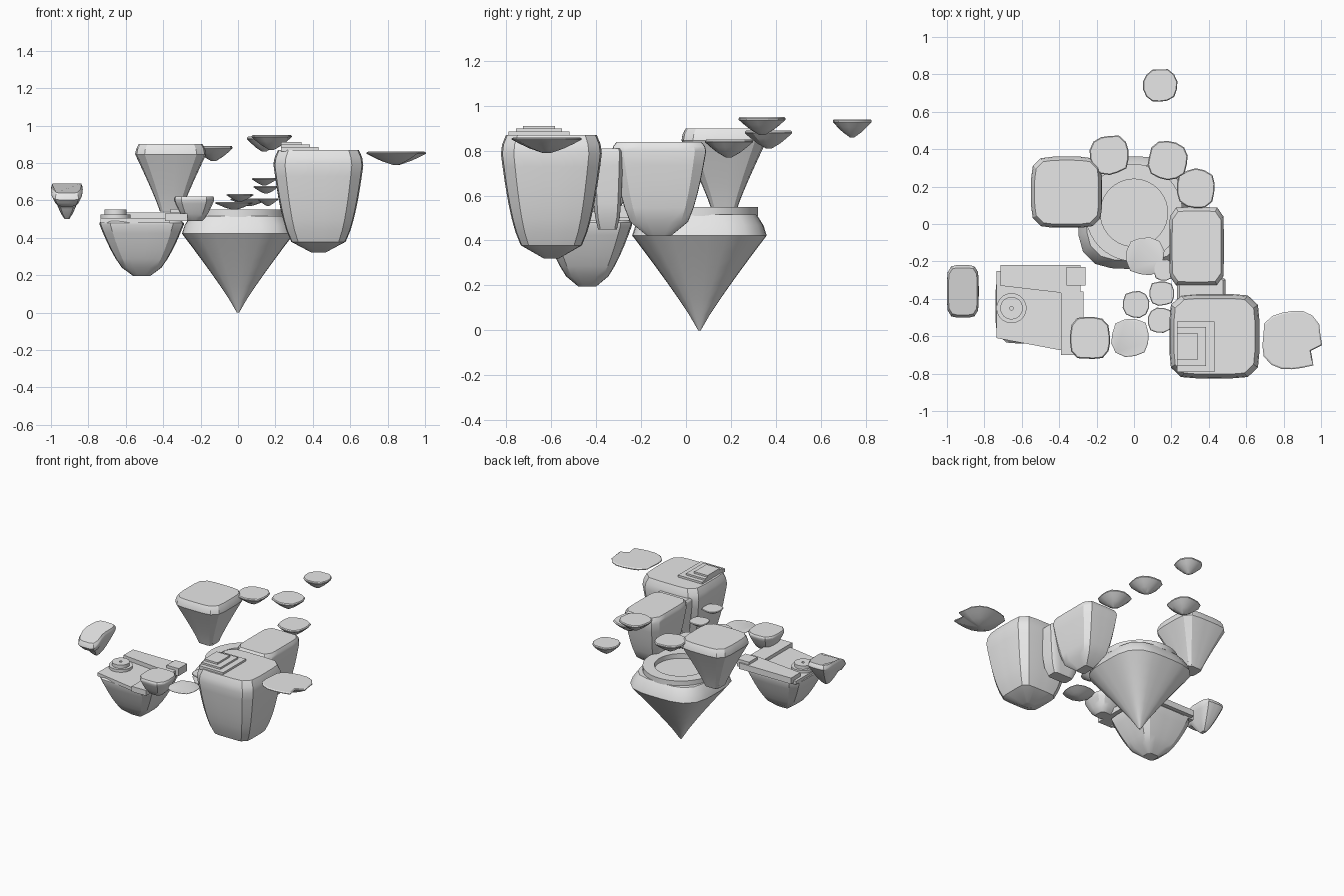
import bpy, bmesh, math, random
from math import cos, sin, tau
from mathutils import Vector

random.seed(4)
if "Cube" in bpy.data.objects:
    bpy.data.objects.remove(bpy.data.objects["Cube"])

stone = bpy.data.materials.new("pale grey stone")
stone.use_nodes = True
grey = (.8, .8, .8, 1)
stone.diffuse_color = grey
stone.node_tree.nodes["Principled BSDF"].inputs["Base Color"].default_value = grey


def finish(name, bm):
    """Turn the mesh into a stone object with crisp edges."""
    bmesh.ops.recalc_face_normals(bm, faces=bm.faces)
    mesh = bpy.data.meshes.new(name)
    bm.to_mesh(mesh)
    bm.free()
    mesh.materials.append(stone)
    part = bpy.data.objects.new(name, mesh)
    bpy.context.collection.objects.link(part)
    bpy.ops.object.select_all(action='DESELECT')
    part.select_set(True)
    bpy.context.view_layer.objects.active = part
    bpy.ops.object.shade_smooth_by_angle(angle=math.radians(30))
    return part


def bridge(bm, lower, upper):
    """Join two vertex loops with a band of quads."""
    count = len(lower)
    for i in range(count):
        j = (i + 1) % count
        bm.faces.new((lower[i], lower[j], upper[j], upper[i]))


def island(name, center, half, bottom, top, tip=.2, taper=1.0, shoulder=.85,
           rim=.9, power=5, sides=24, steps=6, rough=0.0):
    """Rounded-square rock: widens from tip to shoulder, then bevels to its rim."""
    bm = bmesh.new()
    wobble = [1 + random.uniform(-rough, rough) for _ in range(sides)]
    profile = [(shoulder * i / steps, tip + (1 - tip) * (i / steps) ** taper)
               for i in range(steps + 1)]
    profile += [((1 + shoulder) / 2, (1 + rim + .05) / 2), (1, rim)]
    loops = []
    for height, width in profile:
        loop = []
        for i in range(sides):
            angle = tau * (i + .5) / sides
            c, s = cos(angle), sin(angle)
            reach = width * wobble[i] / (abs(c) ** power + abs(s) ** power) ** (1 / power)
            loop.append(bm.verts.new((center[0] + half[0] * reach * c,
                                      center[1] + half[1] * reach * s,
                                      bottom + (top - bottom) * height)))
        loops.append(loop)
    for lower, upper in zip(loops, loops[1:]):
        bridge(bm, lower, upper)
    bm.faces.new(loops[0])
    bm.faces.new(loops[-1])
    return finish(name, bm)


def slab(name, center, size, bottom, top, skew=0.0):
    """Flat block whose front edge runs forward towards +x by skew."""
    bm = bmesh.new()
    bmesh.ops.create_cube(bm, size=1)
    for v in bm.verts:
        lean = skew * (v.co.x + .5) if v.co.y < 0 else 0
        v.co = (center[0] + size[0] * v.co.x,
                center[1] + size[1] * v.co.y - lean,
                top if v.co.z > 0 else bottom)
    return finish(name, bm)


def ring(name, center, inner, outer, bottom, top, sides=40):
    """Flat annular step."""
    bm = bmesh.new()
    loops = [[bm.verts.new((center[0] + radius * cos(tau * i / sides),
                            center[1] + radius * sin(tau * i / sides), z))
              for i in range(sides)]
             for radius, z in ((inner, bottom), (outer, bottom), (outer, top), (inner, top))]
    for k, loop in enumerate(loops):
        bridge(bm, loop, loops[(k + 1) % len(loops)])
    return finish(name, bm)


def flat_stone(name, center, radius, top, depth, sides=14, rough=.05, power=2.4):
    """Thin floating stone with a shallow pointed underside."""
    return island(name, center, (radius, radius), top - depth, top, tip=.12, taper=.8,
                  rim=.95, power=power, sides=sides, steps=3, rough=rough)


# Central island with its raised ring
island("central_island", (0, .06), (.3, .3), 0, .515, tip=.02, taper=1.1,
       shoulder=.82, rim=.85, power=3.5)
ring("plaza_ring", (0, .06), .18, .26, .51, .55)

# High island at the back
island("back_high_island", (-.36, .17), (.19, .19), .54, .9, tip=.3, taper=1.1)

# Cliffs on the left side with the wedge between them
island("rear_cliff", (.335, -.12), (.145, .21), .42, .84, tip=.25, taper=.4,
       shoulder=.9, power=9)
island("cliff_wedge", (.36, -.35), (.13, .07), .45, .81, tip=.6, taper=.4,
       shoulder=.95, power=12)
island("front_cliff", (.43, -.6), (.24, .225), .32, .87, tip=.15, taper=.3, power=6,
       steps=8)

# Stepped plinth on the front cliff, each step smaller than the last
for step in range(3):
    shrink = .045 * step
    slab("plinth_step", (.33 - shrink / 2, -.655), (.2 - shrink, .27 - 1.4 * shrink),
         .86, .885 + .013 * step)

# Low island on the right side with terraces
island("low_island", (-.515, -.44), (.225, .2), .195, .49, tip=.2, taper=.6,
       shoulder=.93, rim=.95, power=6)
slab("main_terrace", (-.55, -.43), (.37, .36), .48, .505, skew=.07)
slab("back_terrace", (-.5, -.275), (.43, .11), .49, .535, skew=.05)
slab("side_terrace", (-.33, -.53), (.12, .34), .49, .53)
slab("small_terrace", (-.31, -.28), (.1, .1), .5, .555)
ring("pedestal_base", (-.655, -.45), .01, .08, .5, .525)
ring("pedestal_top", (-.655, -.45), .01, .06, .5, .55)
island("terrace_boulder", (-.235, -.61), (.105, .11), .49, .62, tip=.4, taper=.7,
       rim=.95, power=4, sides=16, rough=.03)

# Small outlying island with a sloped front
islet = island("outer_islet", (-.915, -.36), (.085, .14), .5, .69, tip=.15, taper=.8)
for v in islet.data.vertices:
    if v.co.z > .6 and v.co.y < -.4:
        v.co.z += (v.co.y + .4) * .6

# Drifting stones around the back
for x, y, top in ((.14, .74, .94), (.18, .34, .95), (-.13, .37, .89), (.33, .19, .85)):
    flat_stone("drifting_stone", (x, y), .09 if y > .5 else .105, top, .08)

# Broad thin stone with a notch in its edge
middle = Vector((.845, -.62, 0))
broad = flat_stone("notched_stone", middle, .155, .86, .07, sides=18, power=2.8)
for v in broad.data.vertices:
    offset = v.co - middle
    if abs(math.atan2(offset.y, offset.x) + .5) < .18:
        v.co.x -= .3 * offset.x
        v.co.y -= .3 * offset.y

# Stepping stones: a rising path, then two level ones by the plaza
path = ((-.02, -.61, .1), (.01, -.43, .07), (.15, -.37, .065), (.14, -.515, .065))
for step, (x, y, radius) in enumerate(path):
    flat_stone("path_stone", (x, y), radius, .59 + .043 * step, .04, sides=12, power=3)
for x, y, radius in ((.16, -.245, .055), (.06, -.17, .1)):
    flat_stone("plaza_stone", (x, y), radius, .61, .04, sides=12, power=3)
